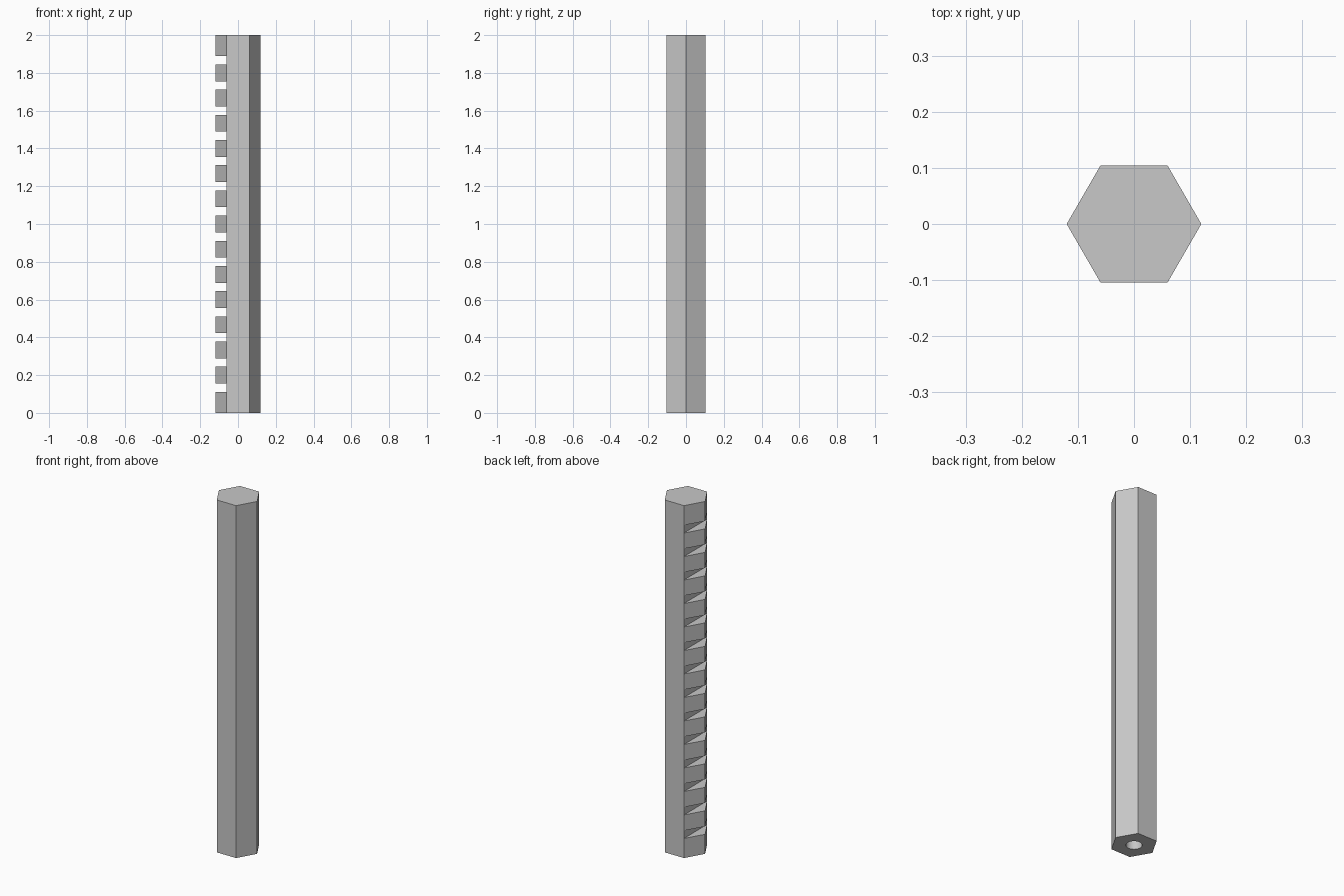
import bpy, bmesh
from math import cos, sin, pi, radians

cube = bpy.data.objects.get("Cube")
if cube:
    bpy.data.objects.remove(cube, do_unlink=True)

HEIGHT = 2.0
RADIUS = 0.12        # hexagon corner radius
BORE = 0.041         # radius of the end holes
DEPTH = 0.2          # depth of the end holes
NOTCHES = 14
PITCH = HEIGHT / (NOTCHES + 1)
GAP = PITCH / 3
CORNER = 3           # ring index of the notched corner, at -x

grey = bpy.data.materials.new("satin grey")
grey.use_nodes = True
colour = (0.58, 0.58, 0.58, 1)
grey.diffuse_color = colour
grey.node_tree.nodes["Principled BSDF"].inputs["Base Color"].default_value = colour

bm = bmesh.new()


def ring(radius, count, z):
    return [bm.verts.new((radius * cos(2 * pi * i / count),
                          radius * sin(2 * pi * i / count), z)) for i in range(count)]


def loop_edges(verts):
    edges = []
    for i, v in enumerate(verts):
        pair = (v, verts[(i + 1) % len(verts)])
        edges.append(bm.edges.get(pair) or bm.edges.new(pair))
    return edges


def wall(lower, upper, skip=()):
    n = len(lower)
    for i in range(n):
        if i not in skip:
            j = (i + 1) % n
            bm.faces.new((lower[i], lower[j], upper[j], upper[i]))


# Hexagonal bar: one corner is cut off square in every gap
levels = [0]
for k in range(1, NOTCHES + 1):
    levels += [k * PITCH - GAP / 2, k * PITCH + GAP / 2]
levels.append(HEIGHT)
rings = [ring(RADIUS, 6, z) for z in levels]
before, after = CORNER - 1, CORNER + 1
for k, (low, high) in enumerate(zip(rings, rings[1:])):
    if k % 2 == 0:
        wall(low, high)
    else:
        wall(low, high, skip=(before, CORNER))
        bm.faces.new((low[before], low[after], high[after], high[before]))
        for r in (low, high):
            bm.faces.new((r[before], r[CORNER], r[after]))

# End faces with blind round holes
for outer, z, direction in ((rings[0], 0, 1), (rings[-1], HEIGHT, -1)):
    rim = ring(BORE, 36, z)
    floor = ring(BORE, 36, z + direction * DEPTH)
    bmesh.ops.bridge_loops(bm, edges=loop_edges(outer) + loop_edges(rim))
    wall(rim, floor)
    bm.faces.new(floor)

bmesh.ops.recalc_face_normals(bm, faces=bm.faces)
mesh = bpy.data.meshes.new("notched_hex_bar")
bm.to_mesh(mesh)
bm.free()
mesh.materials.append(grey)

bar = bpy.data.objects.new("notched_hex_bar", mesh)
bpy.context.collection.objects.link(bar)
bpy.ops.object.select_all(action='DESELECT')
bar.select_set(True)
bpy.context.view_layer.objects.active = bar
bpy.ops.object.shade_smooth_by_angle(angle=radians(30))
